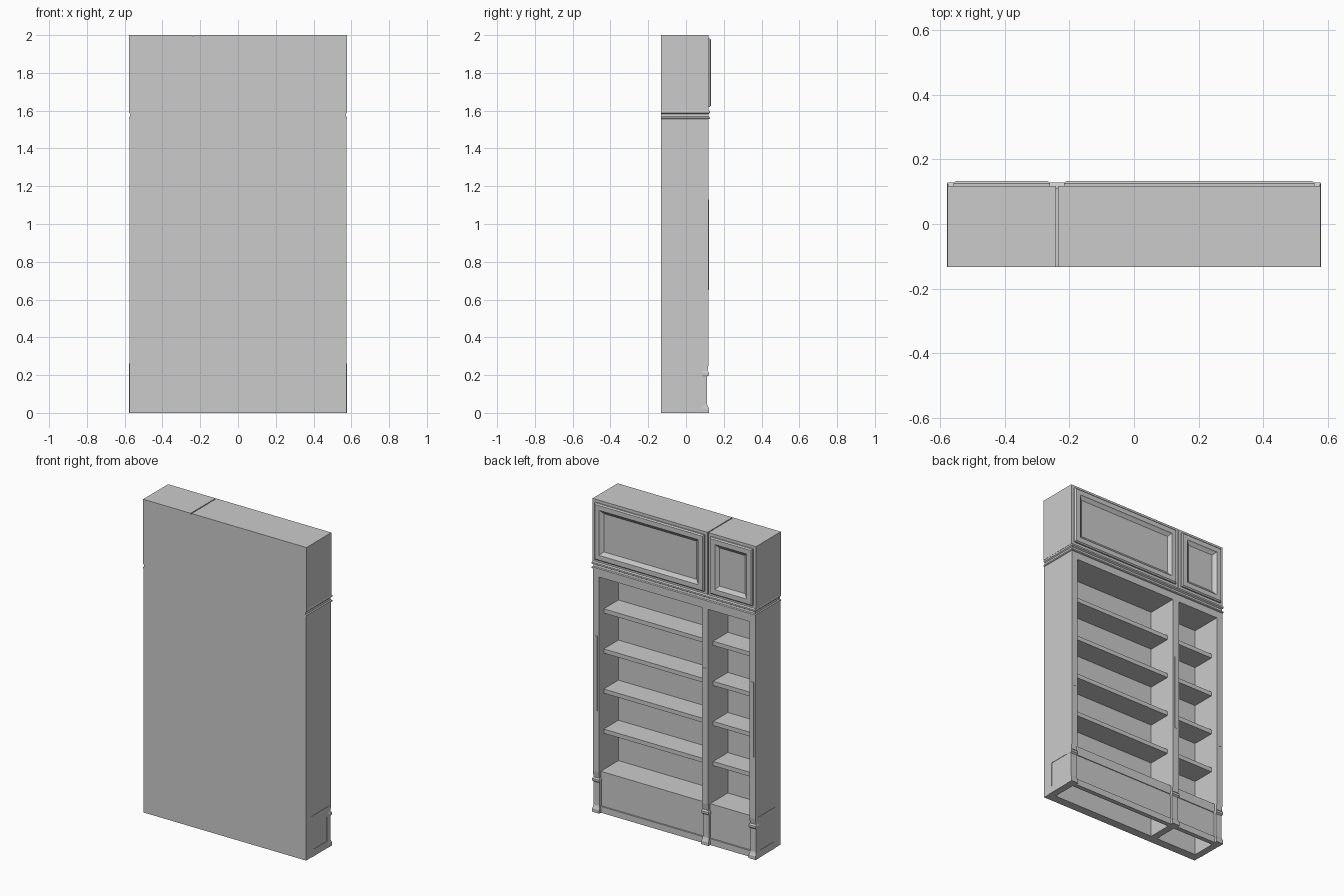
import bpy, bmesh

if "Cube" in bpy.data.objects:
    bpy.data.objects.remove(bpy.data.objects["Cube"])

BACK = -0.133          # rear face of the whole unit
INNER = -0.078         # inside face of the thick back panel
FRONT = 0.12           # face of the posts


def make_object(name, rings):
    """Loft a stack of four-cornered rings into a closed, flat-shaded solid."""
    bm = bmesh.new()
    loops = [[bm.verts.new(p) for p in ring] for ring in rings]
    for a, b in zip(loops, loops[1:]):
        for i in range(4):
            j = (i + 1) % 4
            bm.faces.new((a[i], a[j], b[j], b[i]))
    bm.faces.new(loops[0][::-1])
    bm.faces.new(loops[-1])
    bmesh.ops.recalc_face_normals(bm, faces=bm.faces)
    mesh = bpy.data.meshes.new(name)
    bm.to_mesh(mesh)
    bm.free()
    obj = bpy.data.objects.new(name, mesh)
    bpy.context.collection.objects.link(obj)
    return obj


def rect_z(x0, x1, y0, y1, z):
    return [(x0, y0, z), (x1, y0, z), (x1, y1, z), (x0, y1, z)]


def rect_y(x0, x1, z0, z1, y):
    return [(x0, y, z0), (x1, y, z0), (x1, y, z1), (x0, y, z1)]


def box(name, x0, x1, y0, y1, z0, z1):
    return make_object(name, [rect_z(x0, x1, y0, y1, z0), rect_z(x0, x1, y0, y1, z1)])


def cabinet(name, x0, x1, z0, z1):
    """Closed cabinet whose front steps into a raised, recessed-panel door."""
    steps = [(0, BACK), (0, 0.118), (0.019, 0.118), (0.019, 0.126), (0.026, 0.133),
             (0.056, 0.133), (0.061, 0.128), (0.078, 0.116)]
    make_object(name, [rect_y(x0 + d, x1 - d, z0 + d, z1 - d, y) for d, y in steps])


# Upper cabinets, separated by a narrow groove
cabinet("large_upper_cabinet", -0.235, 0.577, 1.6, 2.0)
cabinet("small_upper_cabinet", -0.577, -0.241, 1.6, 2.0)
box("cabinet_joint", -0.243, -0.233, BACK, 0.11, 1.6, 1.994)

# Cornice moulding between cabinets and shelves
cornice = [(1.555, 0.574, 0.120), (1.558, 0.578, 0.126), (1.566, 0.578, 0.126),
           (1.570, 0.572, 0.120), (1.582, 0.570, 0.118), (1.588, 0.577, 0.128),
           (1.598, 0.577, 0.128), (1.603, 0.574, 0.118)]
make_object("cornice", [rect_z(-w, w, BACK, f, z) for z, w, f in cornice])

# Back panel and header
box("back_panel", -0.574, 0.574, BACK, INNER, 0, 1.556)
box("header", -0.574, 0.574, INNER, FRONT, 1.51, 1.556)

# Upright walls with moulded post bases
posts = {"left": (-0.574, -0.532), "middle": (-0.241, -0.197), "right": (0.532, 0.574)}
base = [(0, 0.004, 0.122), (0.022, 0.004, 0.122), (0.034, 0.001, 0.116),
        (0.045, 0, 0.112), (0.192, 0, 0.112), (0.200, 0.004, 0.122),
        (0.214, 0.004, 0.122), (0.222, 0, 0.114), (0.262, 0, FRONT)]
for side, (x0, x1) in posts.items():
    box(side + "_wall", x0, x1, INNER, 0.09, 0, 1.51)
    box(side + "_post", x0, x1, 0.09, FRONT, 0.262, 1.51)
    make_object(side + "_post_base",
                [rect_z(x0 - d, x1 + d, 0.085, f, z) for z, d, f in base])
    # slim bead on the post face
    mid = (x0 + x1) / 2
    box(side + "_post_bead", mid - 0.01, mid + 0.01, FRONT - 0.002, FRONT + 0.002, 0.65, 1.13)

# Framed panels low on both outer sides
for side, s in (("left", -1), ("right", 1)):
    a, b = sorted((s * 0.570, s * 0.5765))
    box(side + "_side_lower_rail", a, b, -0.08, 0.09, 0, 0.045)
    box(side + "_side_upper_rail", a, b, -0.08, 0.09, 0.2, 0.262)
    box(side + "_side_back_stile", a, b, -0.08, -0.062, 0.045, 0.2)
    box(side + "_side_front_stile", a, b, 0.075, 0.09, 0.045, 0.2)

# Shelves and plinth for the two bays
bays = {"large": (-0.197, 0.532), "small": (-0.532, -0.241)}
for bay, (x0, x1) in bays.items():
    for i in range(4):
        z = 0.52 + i * 0.256
        box(f"{bay}_shelf_{i + 1}", x0, x1, INNER, 0.07, z - 0.027, z)
    box(bay + "_bottom_shelf", x0, x1, INNER, 0.09, 0.235, 0.262)
    box(bay + "_plinth_panel", x0, x1, 0.075, 0.095, 0, 0.235)
    box(bay + "_plinth_top_rail", x0, x1, 0.09, 0.1, 0.205, 0.262)
    box(bay + "_plinth_base_rail", x0, x1, 0.09, 0.104, 0, 0.04)
